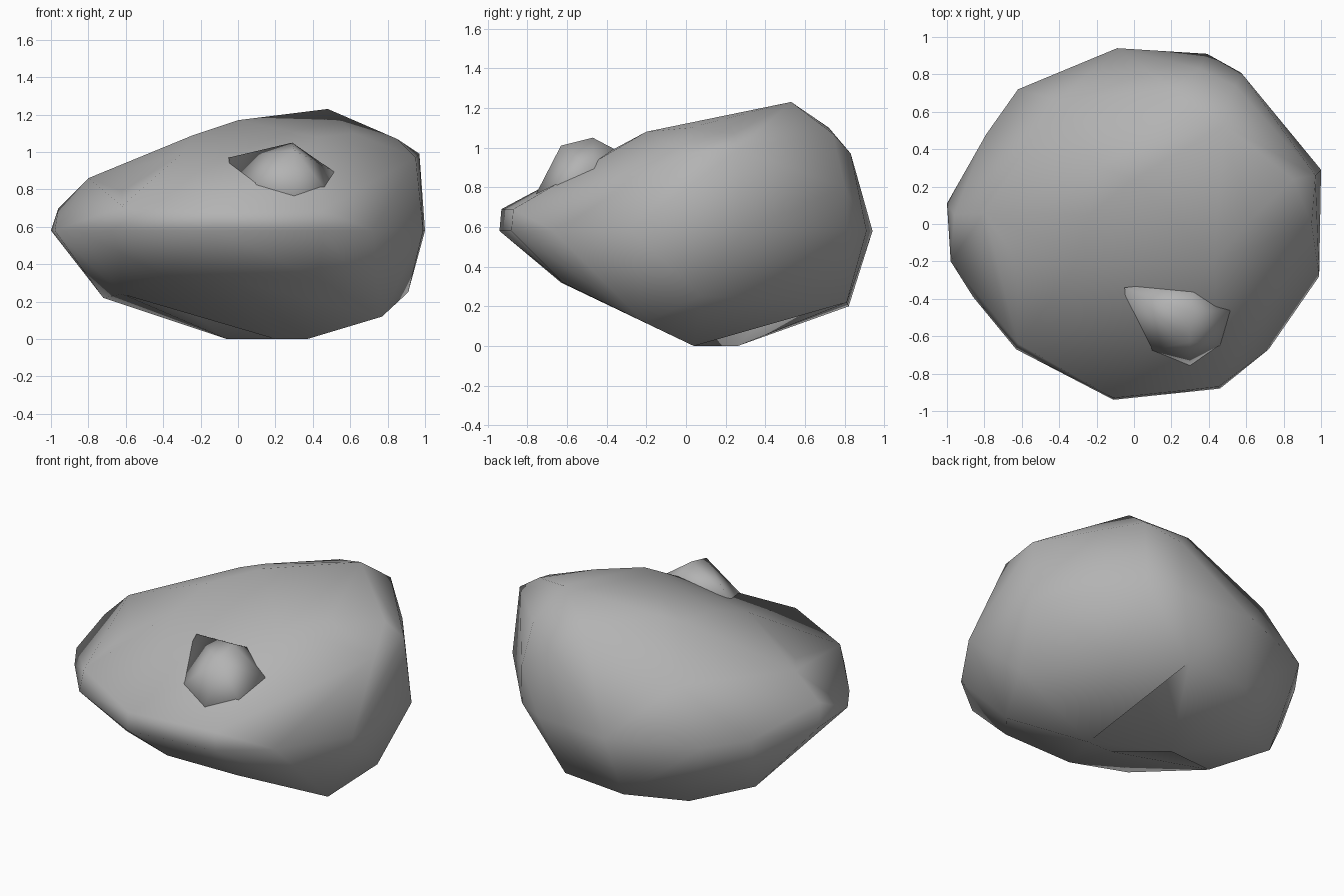
import bpy
import bmesh
from mathutils import Vector
from mathutils.geometry import intersect_point_tri_2d

# Remove the default cube only
cube = bpy.data.objects.get("Cube")
if cube:
    bpy.data.objects.remove(cube, do_unlink=True)

# One plain stone colour
stone = bpy.data.materials.new("stone grey")
stone.use_nodes = True
grey = (0.45, 0.45, 0.45, 1.0)
stone.diffuse_color = grey
shader = stone.node_tree.nodes["Principled BSDF"]
shader.inputs["Base Color"].default_value = grey
shader.inputs["Roughness"].default_value = 0.9


def wrap(points):
    """Stretch a tight skin of triangles around the guide points."""
    bm = bmesh.new()
    verts = [bm.verts.new(p) for p in points]
    bmesh.ops.convex_hull(bm, input=verts)
    loose = [v for v in bm.verts if not v.link_faces]
    bmesh.ops.delete(bm, geom=loose, context='VERTS')
    bmesh.ops.recalc_face_normals(bm, faces=bm.faces)
    return bm


def dent(bm, point, side):
    """Pull the skin in to a point, from above (1) or below (-1)."""
    spot = Vector(point)
    for face in bm.faces:
        corners = [v.co.xy for v in face.verts]
        if face.normal.z * side > 0 and intersect_point_tri_2d(spot.xy, *corners):
            bmesh.ops.poke(bm, faces=[face])["verts"][0].co = spot
            return


def finish(bm, name):
    """Turn the skin into a smooth shaded stone object."""
    for face in bm.faces:
        face.smooth = True
    mesh = bpy.data.meshes.new(name)
    bm.to_mesh(mesh)
    bm.free()
    mesh.materials.append(stone)
    obj = bpy.data.objects.new(name, mesh)
    bpy.context.scene.collection.objects.link(obj)


# Widest outline of the boulder, all at one height
waist_height = 0.58
waist = [(1, .29), (.57, .81), (.39, .91), (-.09, .94), (-.62, .72),
         (-.79, .48), (-1, .11), (-.98, -.2), (-.86, -.39), (-.63, -.67),
         (-.11, -.94), (.46, -.88), (.72, -.67), (.99, -.28)]

# Blunt front lip just above the waist
lip = [(-.11, -.93, .69), (.45, -.87, .69), (-.62, -.64, .71), (-.96, .05, .7)]

# Sloping shoulders and crest
crown = [(-.8, .06, .86), (-.3, -.2, .99), (-.24, .05, 1.09),
         (-.2, .31, 1.1), (0, .24, 1.17), (-.08, .37, 1.13),
         (.48, .53, 1.23), (.43, -.2, 1.08), (.62, .02, 1.1),
         (.85, .24, 1.07), (.97, .26, .99), (.95, 0, .97),
         (.54, .74, 1.07), (.58, .8, .8), (.35, .83, .97),
         (.2, .72, 1.1), (-.4, .66, .89)]

# Underside tapering to a small foot, higher towards the back
base = [(.2, .04, 0), (.37, .04, 0), (-.06, .26, 0),
        (.77, -.21, .12), (.91, .08, .25), (.58, .55, .24),
        (.27, .81, .22), (-.14, .82, .2), (-.4, .54, .12),
        (-.72, .34, .22), (-.62, -.08, .24), (-.4, -.53, .34),
        (-.05, -.63, .32), (.43, -.62, .32)]

boulder = wrap([(x, y, waist_height) for x, y in waist] + lip + crown + base)
# Gully on the front right shoulder, and hollows beside the foot
dent(boulder, (-.62, -.2, .79), 1)
dent(boulder, (.3, .42, .18), -1)
dent(boulder, (-.25, .12, .14), -1)
finish(boulder, "boulder")

# Small jutting ledge, its root buried in the front slope
ledge = wrap([(-.05, -.34, .97), (.33, -.3, .96), (.29, -.47, 1.05),
              (.3, -.63, 1.01), (.3, -.78, .72), (-.02, -.7, .72),
              (.52, -.46, .89), (.55, -.66, .7), (.3, -.5, .7)])
finish(ledge, "front_ledge")
